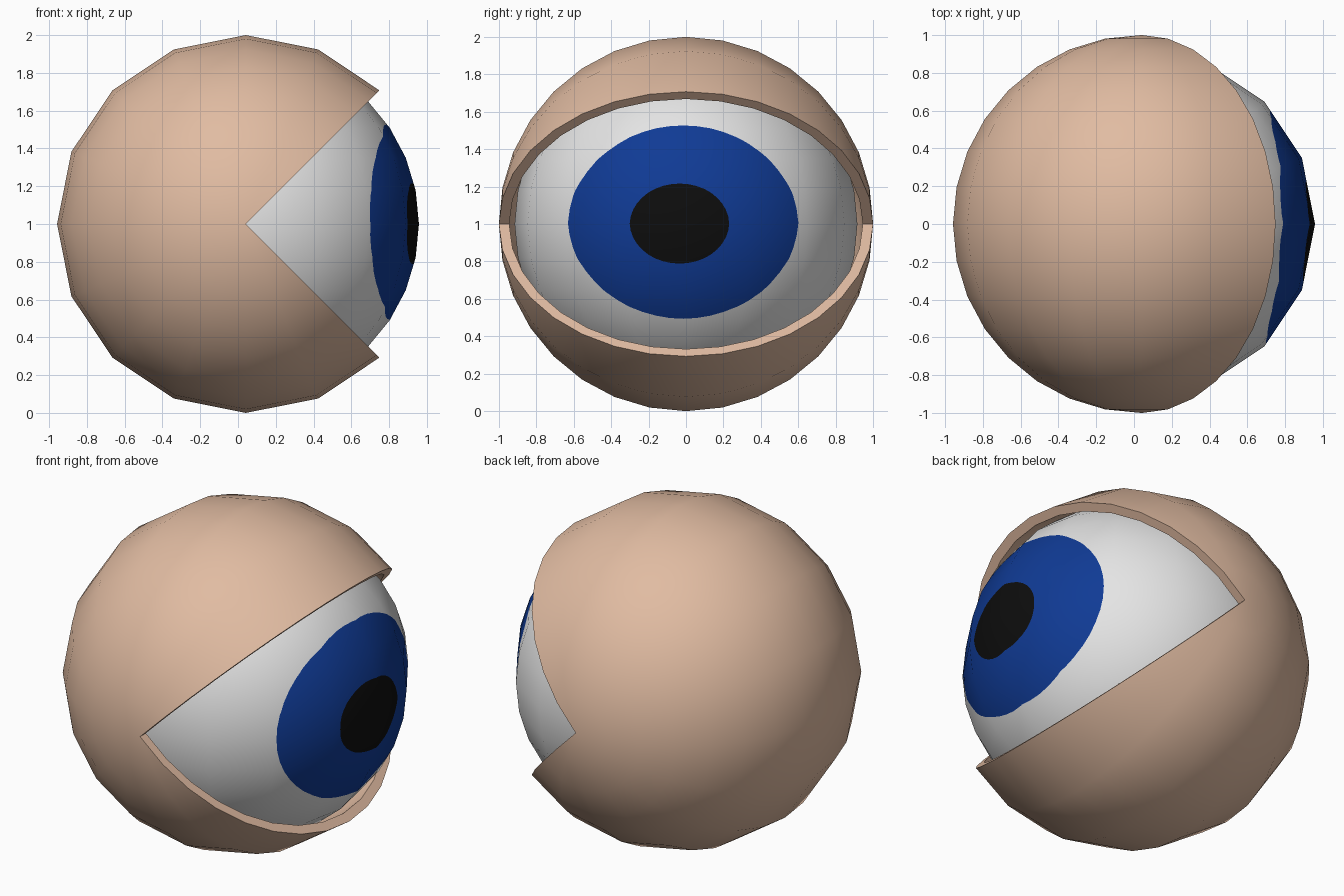
import bpy, bmesh, math
from mathutils import Vector

if "Cube" in bpy.data.objects:
    bpy.data.objects.remove(bpy.data.objects["Cube"])

CX, CZ = 0.042, 1.0            # common centre of ball and lid
R_BALL, R_IN, R_OUT = 0.916, 0.945, 1.0
DLON, DLAT = 22.5, 11.25       # 16 segments, 16 rings


def material(name, rgb):
    m = bpy.data.materials.new(name)
    m.diffuse_color = (*rgb, 1)
    m.use_nodes = True
    m.node_tree.nodes["Principled BSDF"].inputs["Base Color"].default_value = m.diffuse_color
    return m


skin = material("skin", (0.75, 0.50, 0.36))
white = material("eye white", (0.78, 0.78, 0.78))
blue = material("iris blue", (0.005, 0.043, 0.30))
black = material("pupil black", (0.004, 0.004, 0.004))


def make_object(name, bm, mats):
    me = bpy.data.meshes.new(name)
    bm.to_mesh(me)
    bm.free()
    ob = bpy.data.objects.new(name, me)
    bpy.context.collection.objects.link(ob)
    for m in mats:
        me.materials.append(m)
    ob.location = (CX, 0, CZ)
    return ob


# --- eyelid: three-quarter spherical shell with poles on the y axis ---
bm = bmesh.new()


def lid_point(r, i, j):
    a = math.radians(45 + i * DLON)
    b = math.radians(-90 + j * DLAT)
    return bm.verts.new((r * math.cos(b) * math.cos(a), r * math.sin(b),
                         r * math.cos(b) * math.sin(a)))


outer, inner = ([[lid_point(r, i, j) for j in range(17)] for i in range(13)]
                for r in (R_OUT, R_IN))
for shell in (outer, inner):
    for i in range(12):
        for j in range(16):
            bm.faces.new((shell[i][j], shell[i + 1][j],
                          shell[i + 1][j + 1], shell[i][j + 1]))
for i in (0, 12):              # rims of the opening
    for j in range(16):
        bm.faces.new((outer[i][j], outer[i][j + 1],
                      inner[i][j + 1], inner[i][j]))
bmesh.ops.remove_doubles(bm, verts=bm.verts[:], dist=1e-4)
bmesh.ops.recalc_face_normals(bm, faces=bm.faces[:])
lid = make_object("eyelid", bm, [skin])
bpy.context.view_layer.objects.active = lid
lid.select_set(True)
bpy.ops.object.shade_smooth_by_angle(angle=math.radians(35))
lid.select_set(False)

# --- eyeball: flat longitude/latitude grid, iris and pupil cut in, then wrapped ---
bm = bmesh.new()
grid = [[bm.verts.new((-180 + i * DLON, -90 + j * DLAT, 0)) for j in range(17)]
        for i in range(17)]
for i in range(16):
    for j in range(16):
        bm.faces.new((grid[i][j], grid[i + 1][j],
                      grid[i + 1][j + 1], grid[i][j + 1]))


def cut_ellipse(cx, cy, rx, ry, n, index):
    """Cut an n-sided ellipse into the flat grid and colour its inside."""
    planes = []

    def inside():
        return [f for f in bm.faces if all(
            (f.calc_center_median() - co).dot(no) < 0 for co, no in planes)]

    for k in range(n):
        t = 2 * math.pi * (k + 0.5) / n
        co = Vector((cx + rx * math.cos(t), cy + ry * math.sin(t), 0))
        no = Vector((math.cos(t) / rx, math.sin(t) / ry, 0)).normalized()
        faces = inside()
        geom = faces + list({e for f in faces for e in f.edges}) \
            + list({v for f in faces for v in f.verts})
        bmesh.ops.bisect_plane(bm, geom=geom, dist=1e-4,
                               plane_co=co, plane_no=no)
        planes.append((co, no))
    for f in inside():
        f.material_index = index


cut_ellipse(-1.15, 0.8, 42.5, 34.3, 48, 1)
cut_ellipse(-2.25, 0.15, 17.0, 13.5, 36, 2)


def on_sphere(lon, lat):
    a, b = math.radians(lon), math.radians(lat)
    return R_BALL * Vector((math.cos(b) * math.cos(a),
                            math.cos(b) * math.sin(a), math.sin(b)))


def wrap(lon, lat):
    """Point on the faceted sphere."""
    i, j = math.floor(lon / DLON + 1e-6), math.floor(lat / DLAT + 1e-6)
    u, v = lon / DLON - i, lat / DLAT - j
    low = on_sphere(i * DLON, j * DLAT).lerp(on_sphere((i + 1) * DLON, j * DLAT), u)
    top = on_sphere(i * DLON, (j + 1) * DLAT).lerp(
        on_sphere((i + 1) * DLON, (j + 1) * DLAT), u)
    return low.lerp(top, v)


for v in bm.verts:
    v.co = wrap(v.co.x, v.co.y)
bmesh.ops.remove_doubles(bm, verts=bm.verts[:], dist=1e-4)
bmesh.ops.recalc_face_normals(bm, faces=bm.faces[:])
for f in bm.faces:
    f.smooth = True
ball = make_object("eyeball", bm, [white, blue, black])
ball.data.normals_split_custom_set_from_vertices(
    [v.co.normalized() for v in ball.data.vertices])
